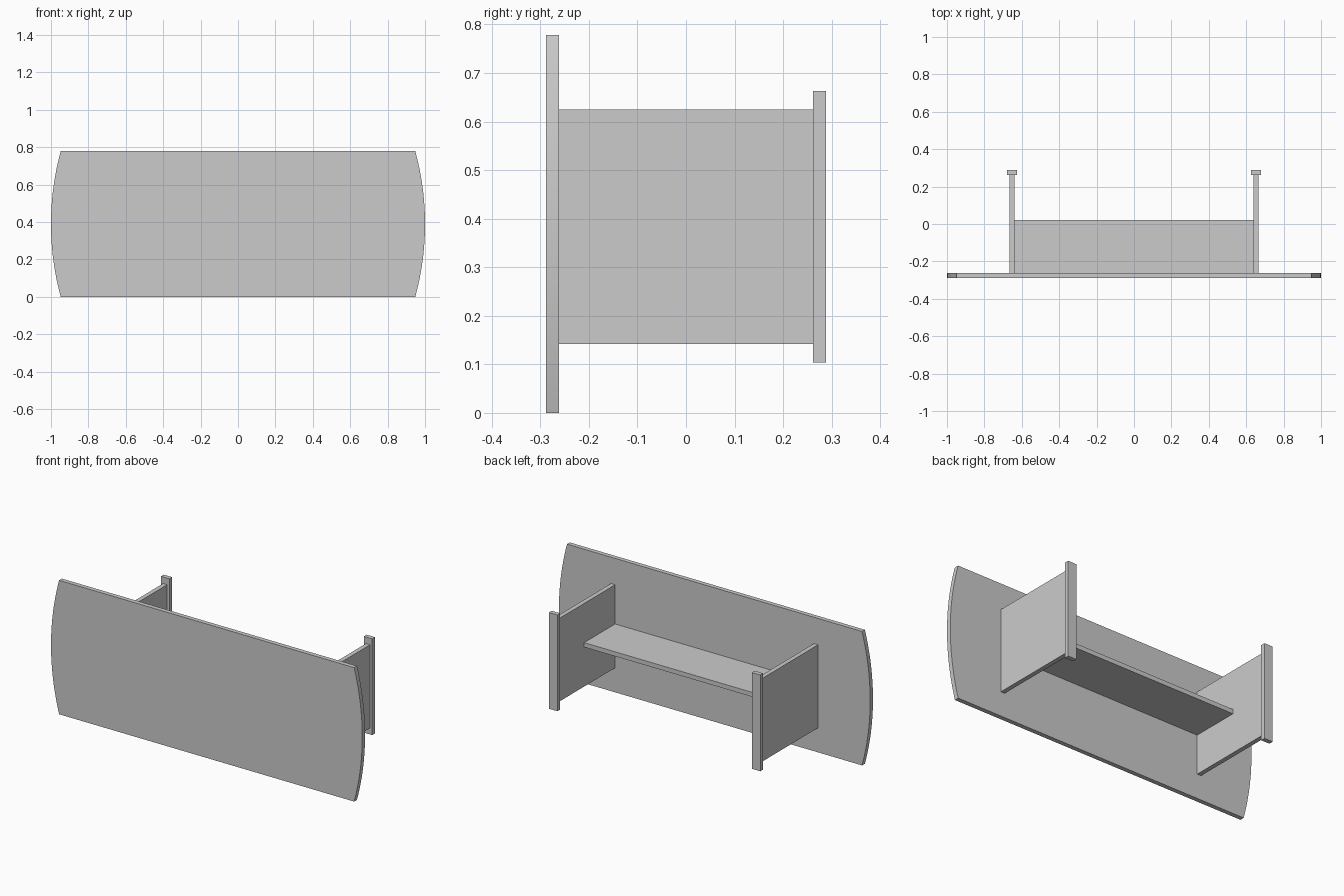
import bpy, bmesh, math

if "Cube" in bpy.data.objects:
    bpy.data.objects.remove(bpy.data.objects["Cube"])

def box(name, x, y, z):
    """Box from (min, max) ranges."""
    bm = bmesh.new()
    bmesh.ops.create_cube(bm, size=1)
    for v in bm.verts:
        for i, (lo, hi) in enumerate((x, y, z)):
            v.co[i] = hi if v.co[i] > 0 else lo
    return finish(name, bm)

def finish(name, bm):
    me = bpy.data.meshes.new(name)
    bm.to_mesh(me)
    bm.free()
    ob = bpy.data.objects.new(name, me)
    bpy.context.collection.objects.link(ob)
    return ob

# Front panel with bowed ends
H, CORNER, BULGE, SEG = 0.778, 0.948, 0.052, 24
Y0, Y1 = -0.288, -0.262
R = ((H / 2) ** 2 + BULGE ** 2) / (2 * BULGE)
half = math.asin(H / 2 / R)
arc = []
for i in range(SEG + 1):
    a = -half + 2 * half * i / SEG
    arc.append((1 - R + R * math.cos(a), H / 2 + R * math.sin(a)))
outline = arc + [(-x, z) for x, z in reversed(arc)]

bm = bmesh.new()
face = bm.faces.new([bm.verts.new((x, Y0, z)) for x, z in outline])
ext = bmesh.ops.extrude_face_region(bm, geom=[face])
bmesh.ops.translate(bm, vec=(0, Y1 - Y0, 0),
                    verts=[g for g in ext["geom"] if isinstance(g, bmesh.types.BMVert)])
bmesh.ops.recalc_face_normals(bm, faces=bm.faces)
panel = finish("front_panel", bm)
bpy.context.view_layer.objects.active = panel
panel.select_set(True)
bpy.ops.object.shade_smooth_by_angle(angle=math.radians(30))

# Side panels and their rear posts
for side, s in (("left", -1), ("right", 1)):
    def span(a, b):
        return tuple(sorted((s * a, s * b)))
    box(side + "_side_panel", span(0.639, 0.665), (Y1, 0.262), (0.142, 0.625))
    box(side + "_rear_post", span(0.625, 0.679), (0.262, 0.288), (0.104, 0.663))

# Shelf between the side panels
box("shelf", (-0.639, 0.639), (Y1, 0.022), (0.371, 0.397))
